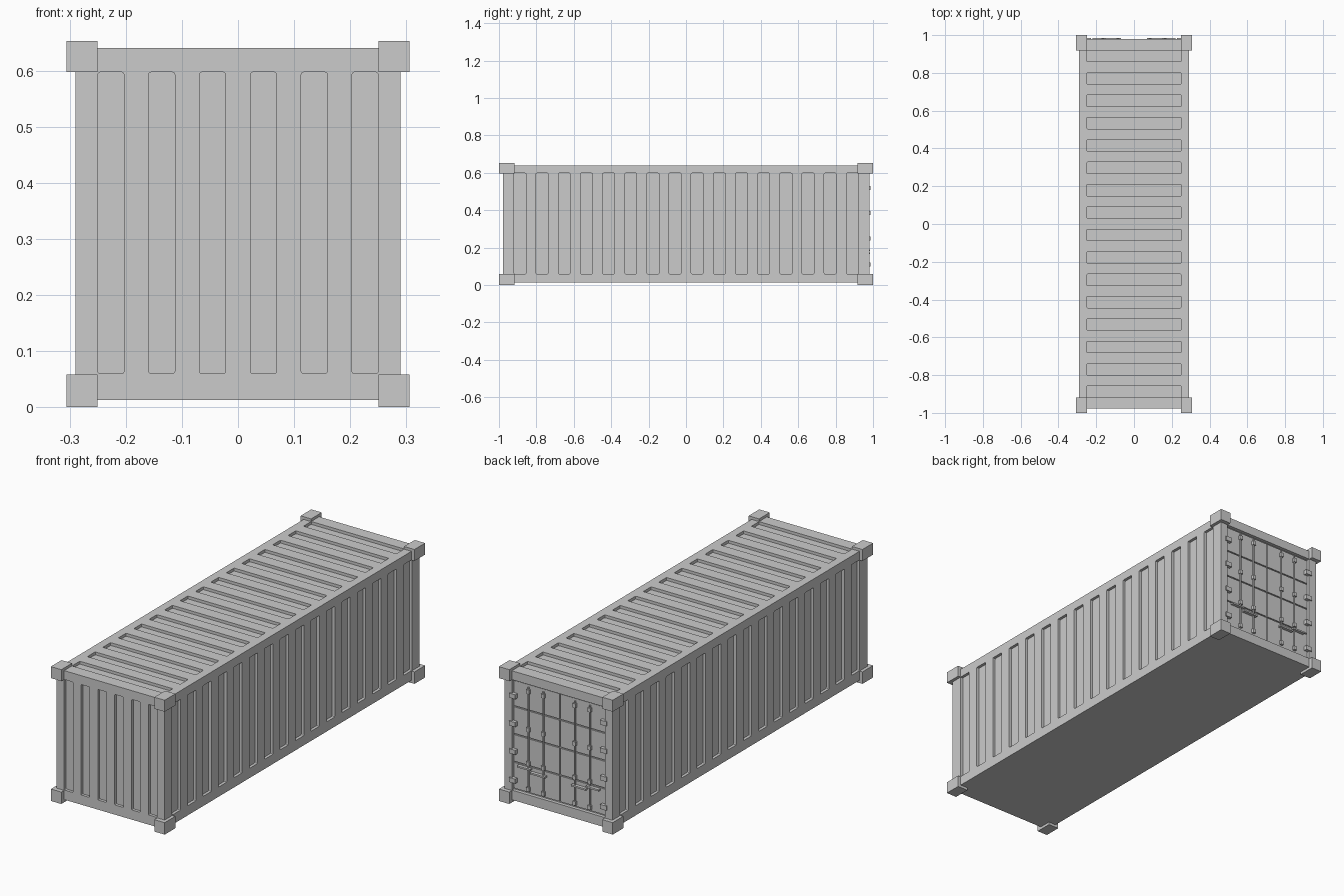
import bpy, bmesh
from mathutils import Vector, Matrix

if "Cube" in bpy.data.objects:
    bpy.data.objects.remove(bpy.data.objects["Cube"])


def add_box(bm, lo, hi, round_axis=None):
    lo, hi = Vector(lo), Vector(hi)
    m = Matrix.Translation((lo + hi) / 2) @ Matrix.Diagonal((*(hi - lo), 1))
    verts = bmesh.ops.create_cube(bm, size=1, matrix=m)["verts"]
    if round_axis is not None:
        edges = {e for v in verts for e in v.link_edges}
        along = [e for e in edges
                 if abs((e.verts[0].co - e.verts[1].co).normalized()[round_axis]) > 0.9]
        bmesh.ops.bevel(bm, geom=along, offset=0.004, segments=2, profile=0.5, affect='EDGES')


def add_rod(bm, x, y, z0, z1, r):
    bmesh.ops.create_cone(bm, cap_ends=True, segments=10, radius1=r, radius2=r, depth=z1 - z0,
                          matrix=Matrix.Translation((x, y, (z0 + z1) / 2)))


def make(name, bm):
    me = bpy.data.meshes.new(name)
    bm.to_mesh(me)
    bm.free()
    ob = bpy.data.objects.new(name, me)
    bpy.context.collection.objects.link(ob)
    return ob


# Main body
bm = bmesh.new()
add_box(bm, (-0.29, -0.978, 0.013), (0.29, 0.98, 0.64))
body = make("container_body", bm)

# Corrugation grooves and door opening, cut out of the body
D = 0.014
bm = bmesh.new()
for i in range(16):
    y = -0.888 + i * 0.1185
    for s in (-1, 1):
        a, b = sorted((s * (0.29 - D), s * 0.32))
        add_box(bm, (a, y - 0.032, 0.06), (b, y + 0.032, 0.598), 0)
    add_box(bm, (-0.25, y - 0.03, 0.64 - D), (0.25, y + 0.03, 0.67), 2)
for i in range(6):
    x = -0.2265 + i * 0.0906
    add_box(bm, (x - 0.0233, -1.02, 0.06), (x + 0.0233, -0.978 + D, 0.597), 1)
add_box(bm, (-0.25, 0.963, 0.06), (0.25, 1.02, 0.597))
cutter = make("groove_cutter", bm)
cutter.hide_render = True
cutter.hide_viewport = True
cutter.display_type = 'WIRE'
mod = body.modifiers.new("grooves", 'BOOLEAN')
mod.operation = 'DIFFERENCE'
mod.solver = 'EXACT'
mod.object = cutter

# Corner blocks
bm = bmesh.new()
for sx in (-1, 1):
    for y0, y1 in ((-1, -0.918), (0.918, 1)):
        for z0, z1 in ((0, 0.058), (0.597, 0.653)):
            x0, x1 = sorted((sx * 0.25, sx * 0.306))
            add_box(bm, (x0, y0, z0), (x1, y1, z1))
make("corner_blocks", bm)

# Door leaves: raised panels, locking rods, brackets, hinges and handles
panels, rods, fittings = bmesh.new(), bmesh.new(), bmesh.new()
rows = (0.064, 0.195, 0.33, 0.465, 0.593)
for s in (-1, 1):
    x0, x1 = sorted((s * 0.003, s * 0.246))
    for z0, z1 in zip(rows, rows[1:]):
        add_box(panels, (x0, 0.955, z0 + 0.003), (x1, 0.969, z1 - 0.003))
    for x in (s * 0.085, s * 0.165):
        add_rod(rods, x, 0.973, 0.075, 0.58, 0.004)
        for z in (0.085, 0.21, 0.375, 0.56):
            add_box(fittings, (x - 0.008, 0.962, z - 0.01), (x + 0.008, 0.981, z + 0.01))
    for z in (0.11, 0.25, 0.385, 0.52):
        x0, x1 = sorted((s * 0.228, s * 0.262))
        add_box(fittings, (x0, 0.962, z - 0.011), (x1, 0.986, z + 0.011))
    for xa, xb, z in ((0.07, 0.15, 0.17), (0.15, 0.22, 0.185)):
        x0, x1 = sorted((s * xa, s * xb))
        add_box(fittings, (x0, 0.968, z - 0.004), (x1, 0.985, z + 0.004))
make("door_panels", panels)
make("door_lock_rods", rods)
make("door_fittings", fittings)
